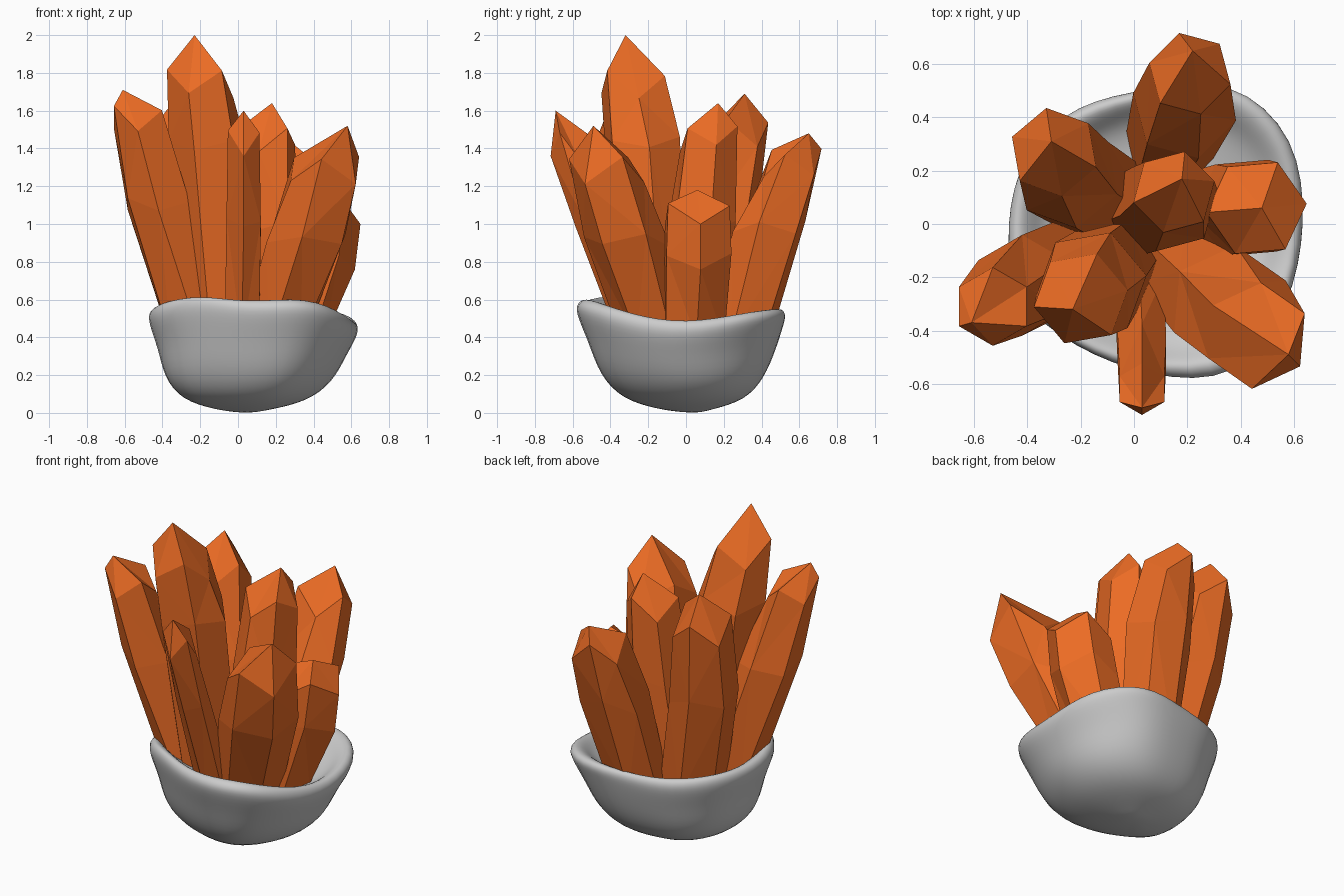
import bpy, bmesh, random
from math import cos, sin, pi, radians
from mathutils import Vector

if "Cube" in bpy.data.objects:
    bpy.data.objects.remove(bpy.data.objects["Cube"])

random.seed(4)

orange = bpy.data.materials.new("orange_crystal")
orange.diffuse_color = (0.84, 0.15, 0.018, 1)
orange.use_nodes = True
orange.node_tree.nodes["Principled BSDF"].inputs["Base Color"].default_value = orange.diffuse_color


def finish(bm, name, mat=None):
    bmesh.ops.recalc_face_normals(bm, faces=bm.faces)
    me = bpy.data.meshes.new(name)
    bm.to_mesh(me)
    bm.free()
    ob = bpy.data.objects.new(name, me)
    bpy.context.collection.objects.link(ob)
    if mat:
        me.materials.append(mat)
    return ob


def skin(bm, rings, start=None, end=None):
    # bridge consecutive vertex rings, closing with fans to end points
    n = len(rings[0])
    for a, b in zip(rings, rings[1:]):
        for i in range(n):
            j = (i + 1) % n
            bm.faces.new((a[i], a[j], b[j], b[i]))
    for ring, point in ((rings[0], start), (rings[-1], end)):
        if point is None:
            bm.faces.new(ring)
        else:
            p = bm.verts.new(point)
            for i in range(n):
                bm.faces.new((ring[i], ring[(i + 1) % n], p))


def crystal(name, base, mid, shoulder, tip, phase):
    # six-sided shaft with an irregular shoulder and an off-centre point
    bm = bmesh.new()
    rings = []
    for k, (x, y, z, r) in enumerate((base, mid, shoulder)):
        ring = []
        for i in range(6):
            a = radians(phase) + i * pi / 3
            rr = r * 1.05
            dz = (0, 0.03, 0.06)[k] * (1 if i % 2 else -1) + random.uniform(-0.02, 0.02)
            ring.append(bm.verts.new((x + rr * cos(a), y + rr * sin(a), z + dz)))
        rings.append(ring)
    skin(bm, rings, None, tip)
    bmesh.ops.triangulate(bm, faces=[f for f in bm.faces if len(f.verts) == 4])
    finish(bm, name, orange)


# crystals: base, middle and shoulder rings as (x, y, z, radius), then the tip
crystal("crystal_tall", (-.08, -.15, .38, .17), (-.16, -.23, 1.42, .20),
        (-.20, -.28, 1.74, .17), (-.23, -.32, 2.0), 10)
crystal("crystal_left", (-.20, -.13, .38, .17), (-.42, -.23, 1.1, .18),
        (-.53, -.31, 1.55, .14), (-.61, -.37, 1.71), 30)
crystal("crystal_front_right", (.18, -.15, .38, .18), (.36, -.31, .92, .22),
        (.46, -.42, 1.29, .19), (.58, -.49, 1.52), -35)
crystal("crystal_front_thin", (.02, -.25, .38, .10), (.03, -.48, 1.0, .10),
        (.03, -.62, 1.43, .092), (.03, -.69, 1.60), 30)
crystal("crystal_back", (.13, .28, .38, .16), (.19, .44, .97, .19),
        (.21, .565, 1.32, .15), (.22, .65, 1.48), 45)
crystal("crystal_centre", (.05, .05, .38, .17), (.13, .08, 1.0, .18),
        (.15, .12, 1.46, .15), (.18, .17, 1.64), 15)
crystal("crystal_back_left", (-.12, .10, .38, .18), (-.25, .18, 1.0, .19),
        (-.30, .27, 1.48, .16), (-.31, .31, 1.69), 40)
crystal("crystal_right_short", (.28, .04, .38, .17), (.42, .06, .8, .19),
        (.46, .06, 1.04, .18), (.48, .06, 1.18), 5)

# rock bowl: uneven rim as (radius, height) every 30 degrees
rim = [(.60, .47), (.64, .53), (.63, .56), (.51, .53), (.52, .53), (.54, .55),
       (.52, .54), (.58, .58), (.54, .63), (.57, .58), (.67, .62), (.62, .52)]
# wall section as (radius fraction, height fraction): outside, lip, inside
section = [(.25, .03), (.60, .12), (.81, .34), (.90, .62), (1.01, .85), (1.02, .96),
           (.95, 1.02), (.86, .95), (.76, .84), (.55, .78), (.25, .77)]
bm = bmesh.new()
rings = []
for k, (fr, fh) in enumerate(section):
    ring = []
    for i, (r, h) in enumerate(rim):
        a = i * pi / 6
        bump = 1 + random.uniform(-.025, .025)
        shift = -.05 * max(0, .8 - fh)
        ring.append(bm.verts.new((.05 + shift + r * fr * bump * cos(a),
                                  r * fr * bump * sin(a), h * fh)))
    rings.append(ring)
skin(bm, rings, (.05, .05, -.005), (.04, 0, .42))
bowl = finish(bm, "rock_bowl")
sub = bowl.modifiers.new("smooth", "SUBSURF")
sub.levels = sub.render_levels = 2
for p in bowl.data.polygons:
    p.use_smooth = True
